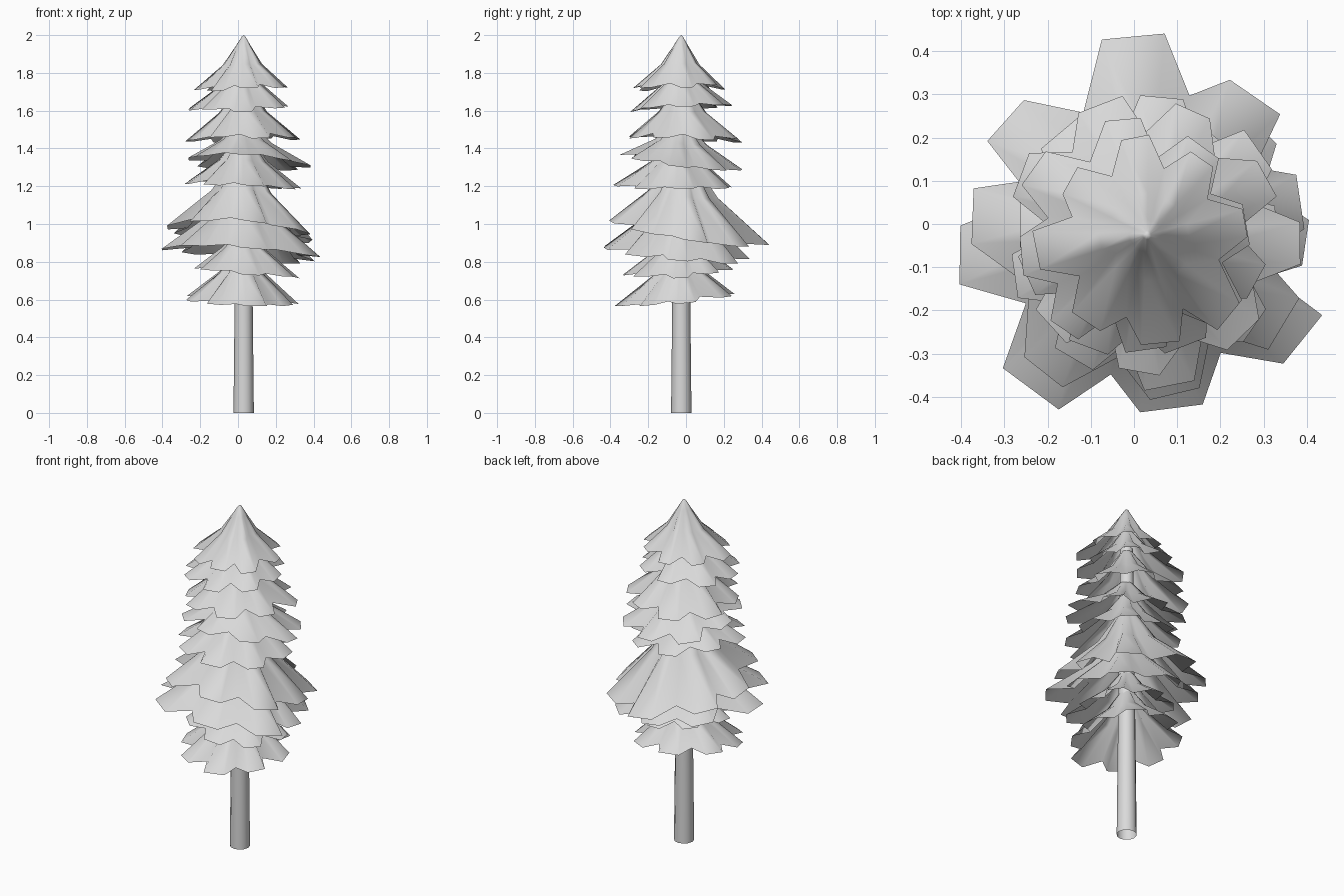
import bpy
import bmesh
import random
from math import cos, sin, radians

random.seed(4)
AXIS_X, AXIS_Y = 0.03, -0.025

cube = bpy.data.objects.get("Cube")
if cube:
    bpy.data.objects.remove(cube, do_unlink=True)

grey = bpy.data.materials.new("pale_grey")
grey.use_nodes = True
grey.diffuse_color = (0.7, 0.7, 0.7, 1)
grey.node_tree.nodes["Principled BSDF"].inputs["Base Color"].default_value = (0.7, 0.7, 0.7, 1)


def finish(bm, name):
    """Turn a bmesh into a smooth shaded grey object."""
    bmesh.ops.recalc_face_normals(bm, faces=bm.faces)
    for face in bm.faces:
        face.smooth = True
    mesh = bpy.data.meshes.new(name)
    bm.to_mesh(mesh)
    bm.free()
    mesh.materials.append(grey)
    obj = bpy.data.objects.new(name, mesh)
    bpy.context.collection.objects.link(obj)


def bridge(bm, upper, lower):
    """Join two closed rings with quads."""
    count = len(upper)
    for i in range(count):
        j = (i + 1) % count
        bm.faces.new((upper[i], lower[i], lower[j], upper[j]))


def trunk():
    """Slightly tapered tube, open at the bottom."""
    bm = bmesh.new()
    rings = []
    for z, radius in ((0, 0.054), (0.57, 0.048), (1.75, 0.035)):
        rings.append([bm.verts.new((AXIS_X + radius * cos(radians(a)),
                                    AXIS_Y + radius * sin(radians(a)), z))
                      for a in range(0, 360, 30)])
    for upper, lower in zip(rings[1:], rings):
        bridge(bm, upper, lower)
    finish(bm, "trunk")


def even_lobes(radius, turn):
    """Eight roughly even lobes as (angle, reach)."""
    return [(turn + k * 45 + random.uniform(-3, 3), radius * random.uniform(0.93, 1.03))
            for k in range(8)]


def branch_layer(name, apex, rim, mid_x, mid_y, tilt_x, tilt_y, lobes):
    """Thin pleated skirt: blunt lobes with notches between them."""
    # Rim columns: angle, lobe radius, rim radius, height offset
    columns = []
    following = lobes[1:] + [(lobes[0][0] + 360, lobes[0][1])]
    for (angle, reach), (next_angle, next_reach) in zip(lobes, following):
        half = random.uniform(8, 10.5)
        drop = random.uniform(-0.01, 0.01)
        for side in (-half, half):
            columns.append((angle + side, reach, reach * random.uniform(0.98, 1.02), drop))
        mean = (reach + next_reach) / 2
        columns.append(((angle + next_angle) / 2, mean,
                        mean * random.uniform(0.70, 0.78), 0.015))

    bm = bmesh.new()
    rings = []
    # Concave profile: share of the drop, share of the radius, pleat depth
    for down, out, pleat in ((0.03, 0.04, 0), (0.2, 0.16, 0.3),
                             (0.55, 0.42, 0.8), (1, 1, 1)):
        ring = []
        for angle, reach, edge, drop in columns:
            r = out * (reach + (edge - reach) * pleat)
            c, s = cos(radians(angle)), sin(radians(angle))
            lift = out * (tilt_x * c + tilt_y * s + drop)
            ring.append(bm.verts.new((
                AXIS_X + (mid_x - AXIS_X) * out + r * c,
                AXIS_Y + (mid_y - AXIS_Y) * out + r * s,
                apex + (rim - apex) * down + lift)))
        rings.append(ring)
    for upper, lower in zip(rings, rings[1:]):
        bridge(bm, upper, lower)
    tip = bm.verts.new((AXIS_X, AXIS_Y, apex))
    top = rings[0]
    for i in range(len(top)):
        bm.faces.new((tip, top[i], top[(i + 1) % len(top)]))
    finish(bm, name)


trunk()

# Uneven lobes of the crown and of the two widest layers
CROWN = [(7, 0.23), (54, 0.22), (97, 0.23), (145, 0.22),
         (188, 0.26), (235, 0.25), (277, 0.26), (315, 0.27)]
WIDE_UPPER = [(12, 0.37), (52, 0.41), (94, 0.46), (141, 0.42),
              (174, 0.41), (233, 0.40), (280, 0.38), (327, 0.38)]
WIDE_LOWER = [(-3, 0.37), (45, 0.37), (95, 0.36), (140, 0.39),
              (186, 0.44), (233, 0.45), (278, 0.41), (326, 0.44)]

# Apex height, rim height, rim centre x and y, tilt x and y, lobes
LAYERS = (
    (2.00, 1.72, AXIS_X, AXIS_Y, 0.01, 0.00, CROWN),
    (1.89, 1.61, 0.00, -0.03, 0.01, 0.01, even_lobes(0.28, 8)),
    (1.77, 1.45, 0.02, -0.01, 0.01, -0.01, even_lobes(0.31, 20)),
    (1.57, 1.32, 0.05, -0.03, -0.02, -0.04, even_lobes(0.33, -5)),
    (1.50, 1.20, 0.02, -0.06, -0.02, 0.00, even_lobes(0.32, 12)),
    (1.42, 0.95, AXIS_X, AXIS_Y, -0.04, -0.06, WIDE_UPPER),
    (1.28, 0.84, AXIS_X, AXIS_Y, -0.03, -0.03, WIDE_LOWER),
    (1.03, 0.74, 0.05, -0.04, -0.02, 0.01, even_lobes(0.29, 0)),
    (0.92, 0.59, 0.02, -0.06, -0.01, 0.03, even_lobes(0.31, 15)),
)
for number, values in enumerate(LAYERS, 1):
    branch_layer(f"branch_layer_{number}", *values)
